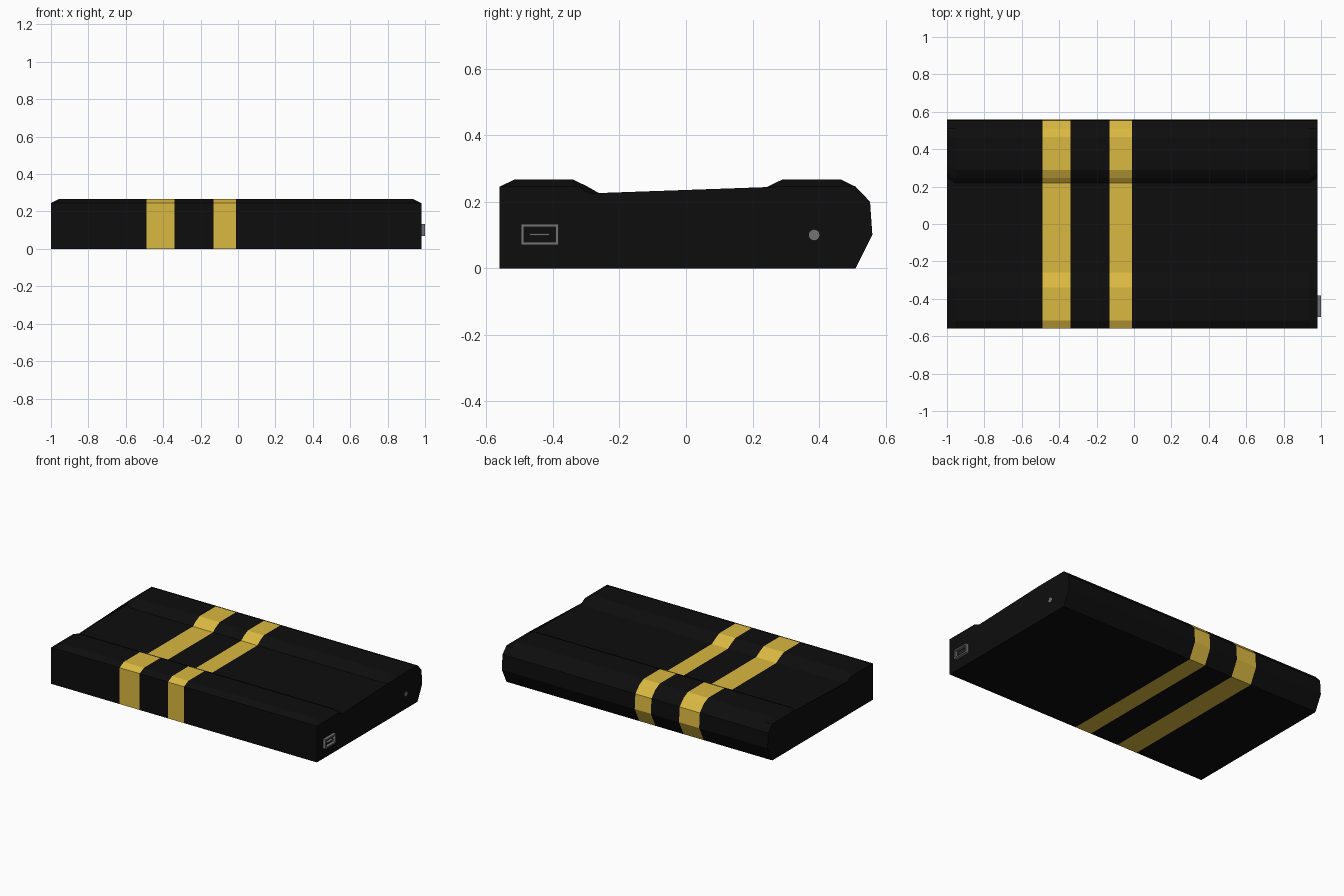
import bpy, bmesh, math

if "Cube" in bpy.data.objects:
    bpy.data.objects.remove(bpy.data.objects["Cube"])


def material(name, rgb):
    m = bpy.data.materials.new(name)
    m.diffuse_color = (*rgb, 1)
    m.use_nodes = True
    m.node_tree.nodes["Principled BSDF"].inputs["Base Color"].default_value = m.diffuse_color
    return m


black = material("matte_black", (0.004, 0.004, 0.004))
gold = material("gold_stripe", (0.70, 0.48, 0.052))
grey = material("port_grey", (0.17, 0.17, 0.17))


def finish(bm, name, *mats):
    bmesh.ops.recalc_face_normals(bm, faces=bm.faces[:])
    me = bpy.data.meshes.new(name)
    bm.to_mesh(me)
    bm.free()
    for m in mats:
        me.materials.append(m)
    ob = bpy.data.objects.new(name, me)
    bpy.context.collection.objects.link(ob)
    return ob


# Casing: side profile (y, z) with two raised ridges, swept along x
profile = [(-0.56, 0), (-0.56, 0.245), (-0.515, 0.267), (-0.34, 0.267),
           (-0.295, 0.245), (-0.26, 0.225), (0.22, 0.225), (0.245, 0.245),
           (0.29, 0.267), (0.465, 0.267), (0.51, 0.245), (0.553, 0.2),
           (0.56, 0.1), (0.51, 0)]
stations = [-1, -0.955, -0.49, -0.34, -0.13, -0.01, 0.935, 0.98]
stripe_spans = (2, 4)

bm = bmesh.new()
rings = []
for x in stations:
    end = x in (stations[0], stations[-1])
    ring = []
    for y, z in profile:
        if end:  # ridges slope down and narrow at both ends
            z = min(z, 0.245)
            if 0.2 < abs(y) < 0.3:
                y += math.copysign(0.03, y)
        ring.append(bm.verts.new((x, y, z)))
    rings.append(ring)
n = len(profile)
for s in range(len(rings) - 1):
    for i in range(n):
        j = (i + 1) % n
        f = bm.faces.new((rings[s][i], rings[s][j], rings[s + 1][j], rings[s + 1][i]))
        f.material_index = 1 if s in stripe_spans else 0
caps = [bm.faces.new(rings[0]), bm.faces.new(rings[-1])]
bmesh.ops.triangulate(bm, faces=caps)
finish(bm, "casing", black, gold)


def box(name, lo, hi, mat):
    b = bmesh.new()
    bmesh.ops.create_cube(b, size=1)
    for v in b.verts:
        v.co = [lo[k] if v.co[k] < 0 else hi[k] for k in range(3)]
    return finish(b, name, mat)


# Hollow socket frame with a thin tongue on the right side
y0, y1, z0, z1, t = -0.496, -0.383, 0.07, 0.133, 0.009
box("socket_bottom", (0.975, y0, z0), (1, y1, z0 + t), grey)
box("socket_top", (0.975, y0, z1 - t), (1, y1, z1), grey)
box("socket_front", (0.975, y0, z0 + t), (1, y0 + t, z1 - t), grey)
box("socket_back", (0.975, y1 - t, z0 + t), (1, y1, z1 - t), grey)
box("socket_tongue", (0.975, -0.47, 0.099), (0.997, -0.41, 0.104), grey)

# Round indicator plate on the right side
bm = bmesh.new()
bmesh.ops.create_cone(bm, cap_ends=True, segments=16, radius1=0.016, radius2=0.016, depth=0.006)
for v in bm.verts:
    x, y, z = v.co
    v.co = (0.979 + z, 0.385 + x, 0.1 + y)
finish(bm, "indicator", grey)
